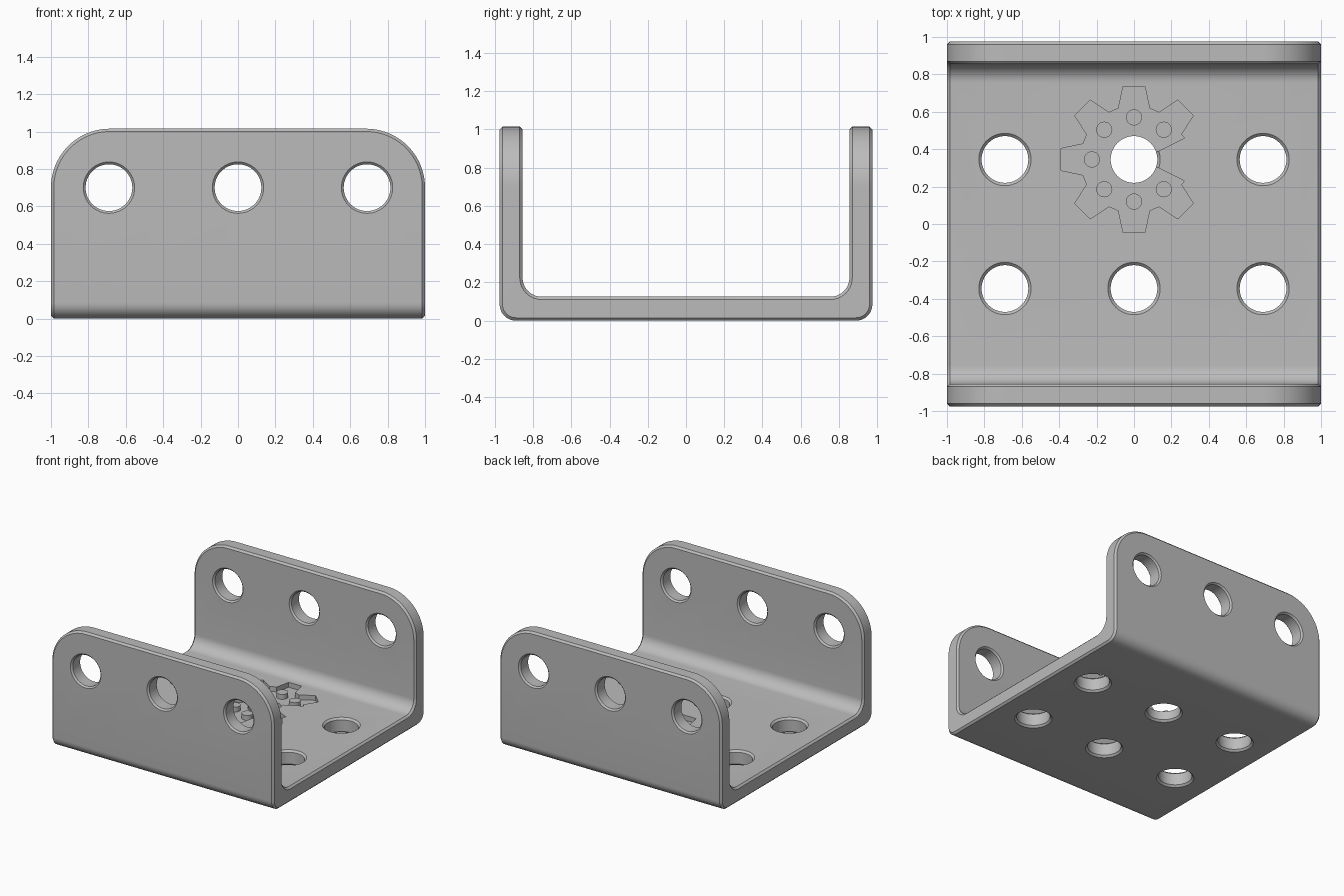
import bpy, bmesh
from math import sin, cos, pi, radians
from mathutils import Matrix, Vector

old = bpy.data.objects.get("Cube")
if old:
    bpy.data.objects.remove(old, do_unlink=True)

# Main sizes
HALF_X, HALF_Y, HEIGHT, THICK = 1.0, 0.975, 1.015, 0.125
HOLE_R, CHAMFER, HOLE_X, HOLE_Y, HOLE_Z = 0.125, 0.015, 0.69, 0.345, 0.7
RECESS = 0.04

steel = bpy.data.materials.new("grey metal")
steel.use_nodes = True
GREY = (0.5, 0.5, 0.5, 1)
steel.diffuse_color = GREY
steel.node_tree.nodes["Principled BSDF"].inputs["Base Color"].default_value = GREY


def add_object(name, bm):
    bmesh.ops.recalc_face_normals(bm, faces=bm.faces)
    mesh = bpy.data.meshes.new(name)
    bm.to_mesh(mesh)
    bm.free()
    mesh.materials.append(steel)
    obj = bpy.data.objects.new(name, mesh)
    bpy.context.collection.objects.link(obj)
    return obj


def prism(name, points, direction):
    """Extrude a closed outline of 3D points along a direction."""
    bm = bmesh.new()
    face = bm.faces.new([bm.verts.new(p) for p in points])
    new = bmesh.ops.extrude_face_region(bm, geom=[face])["geom"]
    verts = [g for g in new if isinstance(g, bmesh.types.BMVert)]
    bmesh.ops.translate(bm, verts=verts, vec=Vector(direction))
    # The starting face must remain as the near cap of the solid
    if not face.is_valid:
        bm.faces.new([v for v in bm.verts if v not in verts])
    return add_object(name, bm)


def arc(cx, cy, r, start, end, steps):
    angles = [radians(start + (end - start) * i / steps) for i in range(steps + 1)]
    return [(cx + r * cos(a), cy + r * sin(a)) for a in angles]


def mirrored(half):
    """Close a right-hand outline with its mirror image."""
    return half + [(-u, v) for u, v in reversed(half)]


def apply_modifier(obj, kind, **settings):
    mod = obj.modifiers.new(kind.lower(), kind)
    for key, value in settings.items():
        setattr(mod, key, value)
    bpy.context.view_layer.update()
    with bpy.context.temp_override(object=obj, active_object=obj):
        bpy.ops.object.modifier_apply(modifier=mod.name)


def boolean(obj, cutter, operation="DIFFERENCE"):
    apply_modifier(obj, "BOOLEAN", object=cutter, operation=operation, solver="EXACT")
    bpy.data.objects.remove(cutter, do_unlink=True)


def hole_cutter(matrix):
    """Round cutter through one wall, flared at both faces for the chamfers."""
    bm = bmesh.new()
    half, out = THICK / 2, 0.02
    wide = HOLE_R + CHAMFER + out
    rings = [(wide, -half - out), (HOLE_R, -half + CHAMFER),
             (HOLE_R, half - CHAMFER), (wide, half + out)]
    loops = [[bm.verts.new((x, y, z)) for x, y in arc(0, 0, r, 0, 352.5, 47)]
             for r, z in rings]
    for a, b in zip(loops, loops[1:]):
        for i in range(48):
            j = (i + 1) % 48
            bm.faces.new((a[i], a[j], b[j], b[i]))
    bm.faces.new(loops[0])
    bm.faces.new(loops[-1])
    bmesh.ops.transform(bm, matrix=matrix, verts=bm.verts)
    return add_object("hole_cutter", bm)


# Bent channel with rounded bends, oversized in length and height for trimming
inner = HALF_Y - THICK + 0.005
top = HEIGHT + 0.1
half = arc(HALF_Y - 0.085, 0.085, 0.085, -90, 0, 10) + [(HALF_Y, top), (inner, top)]
half += arc(inner - 0.1, THICK + 0.1, 0.1, 0, -90, 10)
bracket = prism("bracket", [(-1.1, y, z) for y, z in mirrored(half)], (2.2, 0, 0))

# Trim to length and height, with rounded upper corners on both flanges
r = HEIGHT - HOLE_Z
half = [(HALF_X, -0.1)] + arc(HALF_X - r, HEIGHT - r, r, 0, 90, 24)
boolean(bracket, prism("corner_cutter", [(x, -1.2, z) for x, z in mirrored(half)], (0, 2.4, 0)),
        "INTERSECT")

# Small chamfer on all sharp edges
apply_modifier(bracket, "BEVEL", width=CHAMFER, segments=1, limit_method="ANGLE",
               angle_limit=radians(50), use_clamp_overlap=False)

# Three holes in each flange, six in the base
for x in (-HOLE_X, 0, HOLE_X):
    for side in (-1, 1):
        wall = Matrix.Translation((x, side * (HALF_Y + inner) / 2, HOLE_Z))
        boolean(bracket, hole_cutter(wall @ Matrix.Rotation(pi / 2, 4, "X")))
        boolean(bracket, hole_cutter(Matrix.Translation((x, side * HOLE_Y, THICK / 2))))

# Shallow gear-shaped recess with a wedge left open on one side
outline = [(0.04, 0), (0.27, 0.115)]
for tooth in range(45, 360, 45):
    for offset, radius in ((-17, 0.285), (-8.5, 0.395), (8.5, 0.395), (17, 0.285)):
        a = radians(tooth + offset)
        outline.append((radius * cos(a), radius * sin(a)))
outline.append((0.27, -0.115))
floor = THICK - RECESS
boolean(bracket, prism("recess_cutter", [(x, y + HOLE_Y, floor) for x, y in outline], (0, 0, 0.1)))

# Round studs standing in the recess, level with the base
studs = []
for tooth in range(45, 360, 45):
    a = radians(tooth)
    ring = arc(0.225 * cos(a), HOLE_Y + 0.225 * sin(a), 0.043, 0, 345, 23)
    studs.append(prism("recess_stud", [(x, y, floor - 0.01) for x, y in ring],
                       (0, 0, RECESS + 0.01)))

# Smooth shading with sharp chamfers kept
bpy.context.view_layer.update()
bpy.ops.object.select_all(action="DESELECT")
for obj in [bracket] + studs:
    obj.select_set(True)
bpy.context.view_layer.objects.active = bracket
bpy.ops.object.shade_smooth_by_angle(angle=radians(30))
